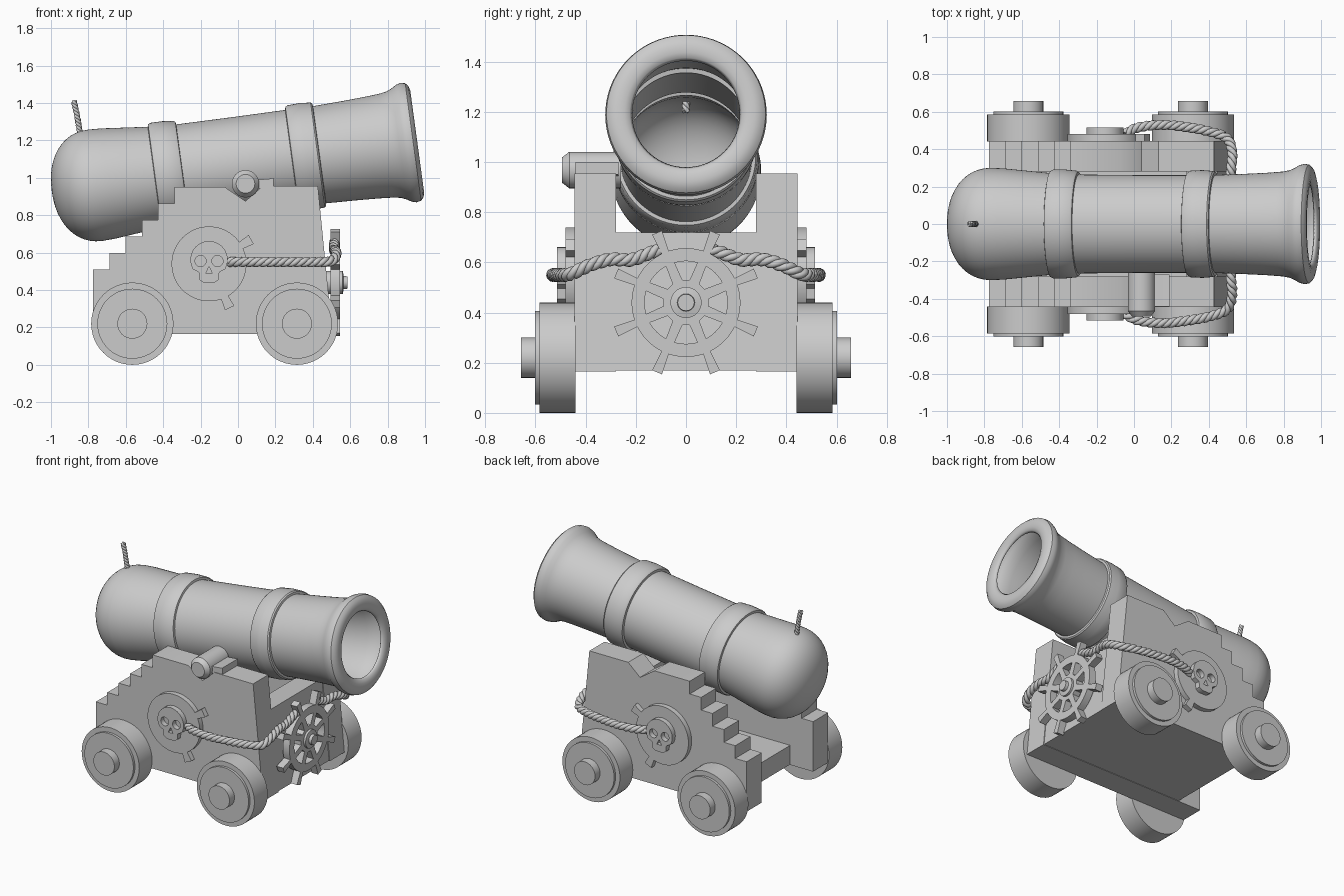
import bpy, bmesh
from math import sin, cos, pi, radians, atan2
from mathutils import Vector, Matrix, Euler

if "Cube" in bpy.data.objects:
    bpy.data.objects.remove(bpy.data.objects["Cube"])

SIDE = Euler((pi / 2, 0, 0)).to_matrix().to_4x4()        # outline in x/z, thick along y
FACE = Euler((pi / 2, 0, pi / 2)).to_matrix().to_4x4()   # outline in y/z, thick along x


def finish(ob, angle=35):
    bpy.ops.object.select_all(action='DESELECT')
    ob.select_set(True)
    bpy.context.view_layer.objects.active = ob
    if ob.type == 'CURVE':
        bpy.ops.object.convert(target='MESH')
    bpy.ops.object.shade_smooth_by_angle(angle=radians(angle))
    return bpy.context.object


def plate(name, loops, thick, loc, rot):
    """Extruded flat outline; further loops are holes."""
    cu = bpy.data.curves.new(name, 'CURVE')
    cu.dimensions = '2D'
    cu.fill_mode = 'BOTH'
    cu.extrude = thick / 2
    for pts in loops:
        sp = cu.splines.new('POLY')
        sp.points.add(len(pts) - 1)
        for p, (x, y) in zip(sp.points, pts):
            p.co = (x, y, 0, 1)
        sp.use_cyclic_u = True
    ob = bpy.data.objects.new(name, cu)
    bpy.context.collection.objects.link(ob)
    ob.matrix_world = Matrix.Translation(loc) @ rot
    return finish(ob)


def lathe(name, profile, matrix, steps=48):
    """Revolve (along, radius) points about the local x axis."""
    bm = bmesh.new()
    vs = [bm.verts.new((u, 0, r)) for u, r in profile]
    es = [bm.edges.new(e) for e in zip(vs, vs[1:])]
    bmesh.ops.spin(bm, geom=vs + es, cent=(0, 0, 0), axis=(1, 0, 0), angle=2 * pi, steps=steps)
    bmesh.ops.remove_doubles(bm, verts=bm.verts, dist=1e-4)
    bmesh.ops.recalc_face_normals(bm, faces=bm.faces)
    me = bpy.data.meshes.new(name)
    bm.to_mesh(me)
    bm.free()
    ob = bpy.data.objects.new(name, me)
    bpy.context.collection.objects.link(ob)
    ob.matrix_world = matrix
    return finish(ob)


def rope(name, pts, radius, pitch, n=14):
    """Three twisted strands along a smooth path."""
    P = [Vector(p) for p in pts]
    P = [2 * P[0] - P[1]] + P + [2 * P[-1] - P[-2]]
    path = []
    for a, b, c, d in zip(P, P[1:], P[2:], P[3:]):
        for i in range(n):
            t = i / n
            path.append(0.5 * (2 * b + (c - a) * t + (2 * a - 5 * b + 4 * c - d) * t * t
                               + (3 * b - a - 3 * c + d) * t ** 3))
    path.append(P[-2])
    cu = bpy.data.curves.new(name, 'CURVE')
    cu.dimensions = '3D'
    cu.bevel_depth = radius * 0.54
    cu.bevel_resolution = 2
    cu.use_fill_caps = True
    for k in range(3):
        sp = cu.splines.new('POLY')
        sp.points.add(len(path) - 1)
        dist = 0
        for i, p in enumerate(path):
            dist += (p - path[i - 1]).length if i else 0
            t = (path[min(i + 1, len(path) - 1)] - path[max(i - 1, 0)]).normalized()
            side = t.cross(Vector((0, 1, 0) if abs(t.z) > 0.8 else (0, 0, 1))).normalized()
            a = 2 * pi * (dist / pitch + k / 3)
            q = p + (side * cos(a) + side.cross(t) * sin(a)) * radius * 0.5
            sp.points[i].co = (*q, 1)
    ob = bpy.data.objects.new(name, cu)
    bpy.context.collection.objects.link(ob)
    return finish(ob, 60)


def polar(r, deg, c=(0, 0)):
    return (c[0] + r * cos(radians(deg)), c[1] + r * sin(radians(deg)))


def circle(r, c=(0, 0), n=32):
    return [polar(r, 360 * i / n, c) for i in range(n)]


# Barrel: rounded breech, two bands, flared muzzle
dome = [(-.77 - .235 * cos(i * pi / 24) ** .92, .3 * sin(i * pi / 24) ** .92) for i in range(12)]
body = [(-.77, .3), (-.7, .297), (-.6, .287), (-.45, .272), (-.447, .285), (-.435, .291), (-.37, .291),
        (-.31, .285), (-.3, .278), (-.298, .264), (0, .262), (.29, .262), (.293, .277), (.305, .285),
        (.37, .288), (.43, .283), (.438, .276), (.44, .262), (.6, .268), (.72, .274), (.8, .28),
        (.84, .287), (.87, .3), (.895, .315), (.92, .322), (.945, .317), (.96, .3), (.967, .275),
        (.966, .245), (.958, .224), (.945, .214)]
tilt = Matrix.Translation((0, 0, 1.064)) @ Matrix.Rotation(radians(-7.75), 4, 'Y')
barrel = lathe("barrel", dome + body, tilt, 72)
wall = barrel.modifiers.new("wall", 'SOLIDIFY')
wall.thickness = .01
rope("fuse", [(-.84, 0, 1.2), (-.85, 0, 1.27), (-.862, 0, 1.34), (-.877, 0, 1.41)], .016, .06)

# Stepped cheeks with a notch for the trunnion
steps = [(-.775, .165), (-.775, .51)]
for i in range(1, 6):
    x = -.775 + .087 * i
    steps += [(x, .51 + .088 * (i - 1)), (x, .51 + .088 * i)]
cheek = steps + [(-.07, .95), (.04, .875), (.13, .955), (.427, .955), (.505, .165)]

# Bed with raised front board
bed = [(.5, .168), (.445, .72), (.28, .7), (.28, .3), (-.6, .3), (-.6, .168)]
plate("bed", [bed], .56, (0, 0, 0), SIDE)

# Skull outline for the side emblems
skull = [polar(.1, a, (0, .022)) for a in range(-30, 211, 15)]
skull += [(-.055, -.045), (-.052, -.085), (-.03, -.1), (.03, -.1), (.052, -.085), (.055, -.045)]
holes = [circle(.03, (-.045, .015), 20), circle(.03, (.045, .015), 20),
         [(0, -.015), (-.018, -.052), (.018, -.052)]]
disc = []
for a in range(0, 360, 5):
    if a in (30, 295):
        w = 6
        disc += [polar(.2, a - w, ), polar(.262, a - w), polar(.262, a + w), polar(.2, a + w)]
    elif min(abs(a - 30), abs(a - 295)) > 6:
        disc.append(polar(.2, a))

for s, tag in ((-1, "front"), (1, "back")):
    plate(f"{tag}_cheek", [cheek], .165, (0, s * .3625, 0), SIDE)
    plate(f"{tag}_emblem_disc", [disc], .04, (-.155, s * .46, .54), SIDE)
    plate(f"{tag}_emblem_skull", [skull] + holes, .05, (-.155, s * .49, .54), SIDE)
    # Road wheels with raised disc and axle end
    for x, end in ((-.565, "rear"), (.315, "fore")):
        m = Matrix.Translation((x, 0, .22)) @ Matrix.Rotation(s * pi / 2, 4, 'Z')
        lathe(f"{tag}_{end}_wheel", [(.44, 0), (.44, .22), (.585, .22), (.585, .187), (.602, .187),
                                     (.602, .08), (.657, .08), (.657, 0)], m)
    # Rope from the emblem round to the helm
    rope(f"{tag}_rope", [(-.05, s * .48, .55), (.02, s * .515, .55), (.15, s * .53, .55),
                         (.3, s * .515, .55), (.42, s * .49, .55), (.5, s * .455, .555),
                         (.525, s * .38, .59), (.52, s * .3, .612), (.515, s * .22, .61),
                         (.515, s * .15, .635), (.515, s * .09, .655)], .027, .11)

# Trunnion and its cap plate, on the front side only
lathe("trunnion", [(.26, 0), (.26, .073), (.465, .073), (.495, .05), (.495, 0)],
      Matrix.Translation((.04, 0, .968)) @ Matrix.Rotation(-pi / 2, 4, 'Z'), 32)
plate("trunnion_clip", [[(.06, .94), (.06, .985), (.17, .995), (.19, 1.0), (.19, .95)]], .17,
      (0, -.355, 0), SIDE)

# Helm on the front board: rim with eight handles and spoke gaps
rim, gaps = [], []
for k in range(8):
    a = 22.5 + 45 * k
    rim += [polar(.217, a - 4), polar(.302, a - 4), polar(.302, a + 4), polar(.217, a + 4)]
    rim += [polar(.217, a + d) for d in (10, 16, 22.5, 29, 35)]
    b = 45 * k
    gaps.append([polar(.165, b + d) for d in (-16, -8, 0, 8, 16)] + [polar(.09, b + 9), polar(.09, b - 9)])
plate("helm", [rim] + gaps, .05, (.52, 0, .44), FACE)
lathe("helm_hub", [(.46, 0), (.46, .062), (.56, .062), (.565, .035), (.585, .033), (.585, 0)],
      Matrix.Translation((0, 0, .44)), 32)
